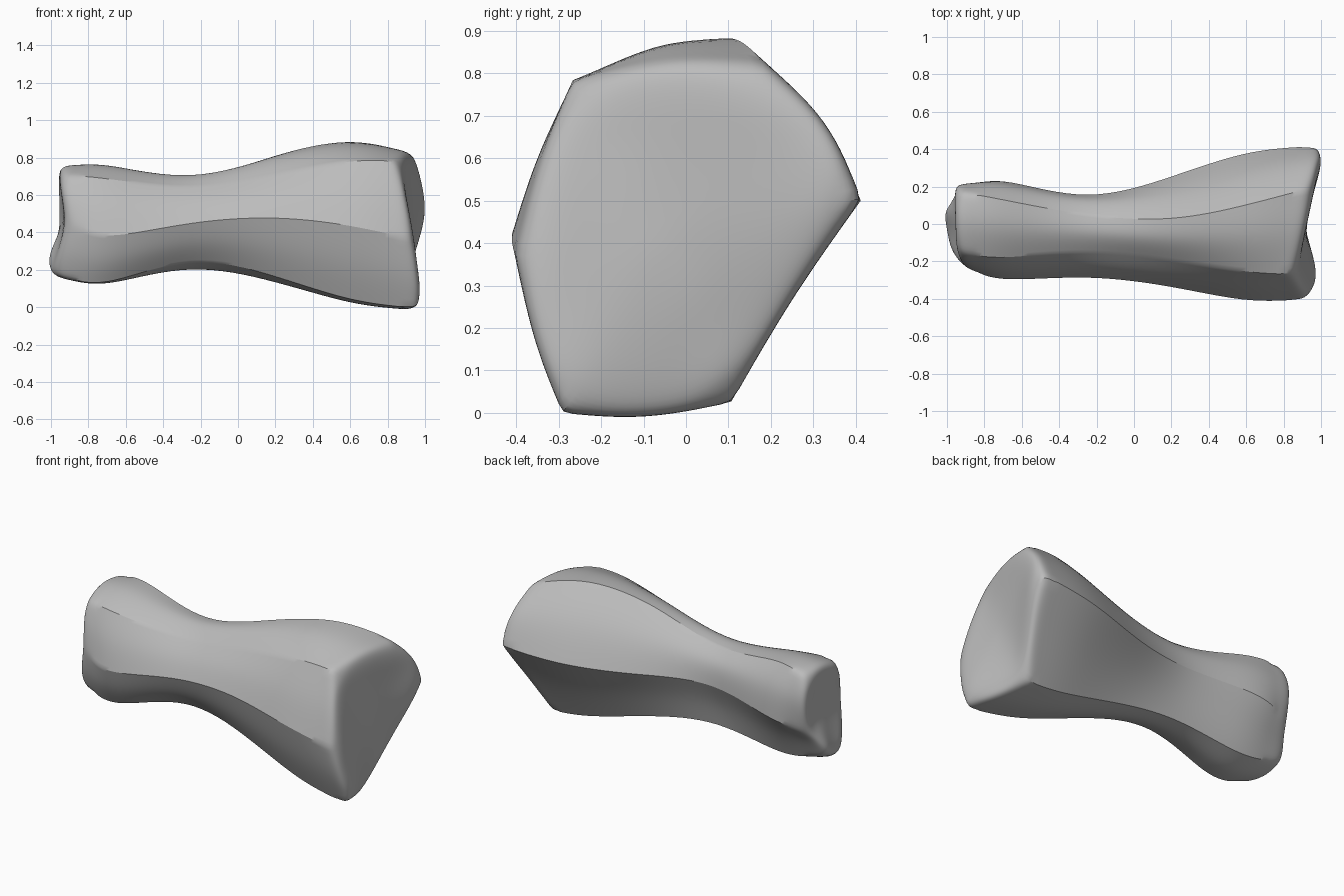
import bpy, bmesh
from mathutils import Vector

cube = bpy.data.objects.get("Cube")
if cube:
    bpy.data.objects.remove(cube)

# Six long ridges: x of both ends, then (y, z) at each station, and the bulge of the next face
stations = (-.7, -.25, .2, .6)
ridges = [
    # front
    (-.92, .95, [(-.23, .45), (-.31, .36), (-.27, .46), (-.33, .49), (-.42, .44), (-.4, .36)], .02),
    # upper front
    (-.96, .87, [(-.15, .71), (-.19, .69), (-.13, .62), (-.19, .71), (-.26, .79), (-.27, .78)], .045),
    # upper back
    (-.97, .97, [(.18, .74), (.13, .77), (.04, .65), (.01, .82), (.1, .91), (.2, .81)], .05),
    # back
    (-.96, 1.035, [(.19, .39), (.25, .46), (.11, .51), (.25, .47), (.395, .48), (.42, .51)], -.015),
    # lower back
    (-1.04, .88, [(.07, .22), (.07, .14), (.05, .24), (.07, .15), (.1, .04), (.11, .02)], .03),
    # lower front
    (-1, 1, [(-.14, .17), (-.2, .11), (-.14, .29), (-.19, .17), (-.26, .03), (-.3, -.01)], .02),
]


def ridge_path(ridge):
    """Points along one ridge, with a support point close to each end."""
    left, right, section, bulge = ridge
    points = [Vector((x, *yz)) for x, yz in zip((left, *stations, right), section)]
    points.insert(1, points[0].lerp(points[1], .4))
    points.insert(-1, points[-1].lerp(points[-2], .25))
    return points


def section_loop(corners):
    """Closed section: ridge corners with a bulged point between neighbours."""
    center = sum(corners, Vector()) / len(corners)
    loop = []
    for i, corner in enumerate(corners):
        middle = (corner + corners[(i + 1) % len(corners)]) / 2
        outward = middle - center
        outward.x = 0
        loop += [corner, middle + outward.normalized() * ridges[i][3]]
    return loop


def bridge(bm, first, second):
    for i in range(len(first)):
        j = (i + 1) % len(first)
        bm.faces.new((first[i], first[j], second[j], second[i]))


def cap(bm, rim, depth):
    """Slightly dished end made of an inner ring and a centre point."""
    center = sum((v.co for v in rim), Vector()) / len(rim)
    center.x += depth
    inner = [bm.verts.new(v.co.lerp(center, .4)) for v in rim]
    bridge(bm, rim, inner)
    hub = bm.verts.new(center)
    for i in range(0, len(inner), 2):
        bm.faces.new((inner[i - 1], inner[i], inner[i + 1], hub))


# Body cage
bm = bmesh.new()
crease = bm.edges.layers.float.new("crease_edge")
loops = [[bm.verts.new(p) for p in section_loop(list(corners))]
         for corners in zip(*map(ridge_path, ridges))]
for first, second in zip(loops, loops[1:]):
    bridge(bm, first, second)
cap(bm, loops[0], .05)
cap(bm, loops[-1], -.04)
bmesh.ops.recalc_face_normals(bm, faces=bm.faces)

# Ridges stay sharp along the body and soften at both ends
softened = {0: .4, len(loops) - 2: .7}
for k, (first, second) in enumerate(zip(loops, loops[1:])):
    for a, b in list(zip(first, second))[::2]:
        bm.edges.get((a, b))[crease] = softened.get(k, 1)

mesh = bpy.data.meshes.new("body")
bm.to_mesh(mesh)
bm.free()
body = bpy.data.objects.new("body", mesh)
bpy.context.collection.objects.link(body)

# Smooth surface
bpy.context.view_layer.objects.active = body
body.select_set(True)
subdivision = body.modifiers.new("subdivision", 'SUBSURF')
subdivision.levels = subdivision.render_levels = 3
bpy.ops.object.modifier_apply(modifier=subdivision.name)
bpy.ops.object.shade_smooth_by_angle(angle=.5)

# Plain grey material
grey = bpy.data.materials.new("plain grey")
grey.use_nodes = True
color = (.5, .5, .5, 1)
grey.diffuse_color = color
grey.node_tree.nodes["Principled BSDF"].inputs["Base Color"].default_value = color
body.data.materials.append(grey)
